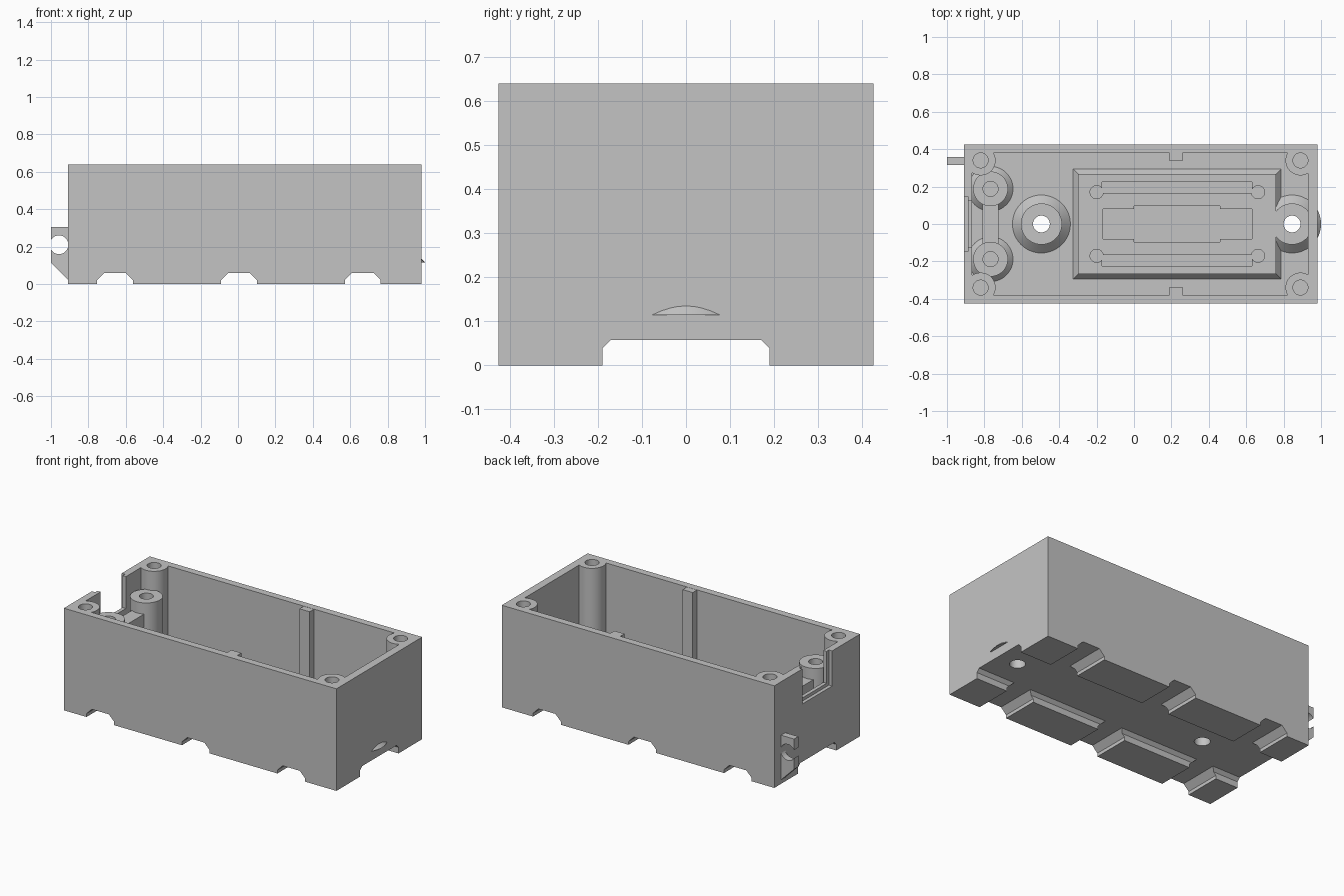
import bpy
import bmesh
import math
from mathutils import Vector

cube = bpy.data.objects.get("Cube")
if cube:
    bpy.data.objects.remove(cube, do_unlink=True)

GREY = (0.55, 0.55, 0.55, 1)
mat = bpy.data.materials.new("grey_plastic")
mat.use_nodes = True
mat.diffuse_color = GREY
mat.node_tree.nodes["Principled BSDF"].inputs["Base Color"].default_value = GREY

# Main dimensions
X0, X1, Y, TOP = -0.91, 0.98, 0.425, 0.64
IN0, IN1, IN_Y, FLOOR = -0.865, 0.93, 0.38, 0.115
SUNK = FLOOR - 0.02


def finish(name, bm):
    bmesh.ops.recalc_face_normals(bm, faces=bm.faces)
    mesh = bpy.data.meshes.new(name)
    bm.to_mesh(mesh)
    bm.free()
    mesh.materials.append(mat)
    ob = bpy.data.objects.new(name, mesh)
    bpy.context.collection.objects.link(ob)
    return ob


def prism(name, points, axis, a, b):
    """Extrude a 2D outline along an axis from a to b."""
    place = {"x": lambda p: (a, p[0], p[1]),
             "y": lambda p: (p[0], a, p[1]),
             "z": lambda p: (p[0], p[1], a)}[axis]
    bm = bmesh.new()
    face = bm.faces.new([bm.verts.new(place(p)) for p in points])
    new = bmesh.ops.extrude_face_region(bm, geom=[face])["geom"]
    shift = Vector([b - a if axis == k else 0 for k in "xyz"])
    bmesh.ops.translate(bm, vec=shift, verts=[v for v in new if isinstance(v, bmesh.types.BMVert)])
    return finish(name, bm)


def box(name, xa, xb, ya, yb, za, zb):
    return prism(name, [(xa, ya), (xb, ya), (xb, yb), (xa, yb)], "z", za, zb)


def disc(cx, cy, r, n=40):
    return [(cx + r * math.cos(math.tau * i / n), cy + r * math.sin(math.tau * i / n)) for i in range(n)]


def lathe(name, profile, cx, cy, closed, n=48):
    """Spin an (r, z) profile round a vertical axis."""
    bm = bmesh.new()
    vs = [bm.verts.new((r, 0, z)) for r, z in profile]
    edges = [bm.edges.new(pair) for pair in zip(vs, vs[1:])]
    if closed:
        edges.append(bm.edges.new((vs[-1], vs[0])))
    bmesh.ops.spin(bm, geom=vs + edges, cent=(0, 0, 0), axis=(0, 0, 1), angle=math.tau, steps=n)
    bmesh.ops.remove_doubles(bm, verts=bm.verts, dist=0.0001)
    bmesh.ops.translate(bm, vec=(cx, cy, 0), verts=bm.verts)
    return finish(name, bm)


def cut(target, cutters):
    bpy.context.view_layer.objects.active = target
    for c in cutters:
        mod = target.modifiers.new("cut", "BOOLEAN")
        mod.operation, mod.solver, mod.object = "DIFFERENCE", "EXACT", c
        bpy.ops.object.modifier_apply(modifier=mod.name)
        bpy.data.objects.remove(c, do_unlink=True)


def channel(axis, mid, half, bevel, low, high):
    top = 0.058
    pts = [(mid - half, -0.1), (mid + half, -0.1), (mid + half, top - bevel), (mid + half - bevel, top),
           (mid - half + bevel, top), (mid - half, top - bevel)]
    return prism("channel_cutter", pts, axis, low, high)


# Open case with cable notch, underside channels and two screw holes
BOSS_X = (-0.495, 0.845)
shell = box("case_shell", X0, X1, -Y, Y, 0, TOP)
cutters = [box("cavity_cutter", IN0, IN1, -IN_Y, IN_Y, FLOOR, 1),
           box("notch_cutter", -1.1, -0.888, -0.148, 0.148, 0.42, 1),
           box("notch_lip_cutter", -1.1, -0.8, -0.125, 0.125, 0.44, 1),
           channel("x", 0, 0.19, 0.02, -1.2, 1.2)]
cutters += [channel("y", x, 0.096, 0.037, -0.6, 0.6) for x in (-0.657, 0.005, 0.667)]
cutters += [prism("hole_cutter", disc(x, 0, 0.045), "z", -0.1, 0.3) for x in BOSS_X]
cut(shell, cutters)

# Lid screw posts in the corners
for x in (-0.82, 0.89):
    for y in (-0.34, 0.34):
        lathe("corner_post", [(0, 0.35), (0.04, 0.35), (0.04, TOP), (0.08, TOP), (0.08, SUNK), (0, SUNK)],
              x, y, False)

# Ribs on the long walls
for side in (-1, 1):
    ya, yb = sorted((side * 0.338, side * (IN_Y + 0.01)))
    box("wall_rib", 0.19, 0.26, ya, yb, SUNK, TOP - 0.001)

# Cable clamp posts joined by a bar
for y in (-0.188, 0.188):
    lathe("clamp_post", [(0, 0.36), (0.04, 0.36), (0.04, 0.52), (0.093, 0.52), (0.093, FLOOR + 0.027),
                         (0.12, FLOOR), (0.12, SUNK), (0, SUNK)], -0.767, y, False)
box("clamp_bar", -0.81, -0.725, -0.12, 0.12, SUNK, 0.45)

# Mounting bosses with flared feet
for x in BOSS_X:
    lathe("mounting_boss", [(0.045, FLOOR), (0.045, 0.2), (0.11, 0.2), (0.11, FLOOR + 0.045), (0.155, FLOOR)],
          x, 0, True)

# Board platform with flared foot and pockets
PX0, PX1, PY, FLARE, PTOP = -0.30, 0.76, 0.268, 0.03, 0.2
platform = box("board_platform", PX0, PX1, -PY, PY, SUNK, PTOP)
foot = box("platform_foot", PX0, PX1, -PY, PY, FLOOR - 0.005, FLOOR + FLARE)
for v in foot.data.vertices:
    if v.co.z < FLOOR:
        v.co.x += FLARE if v.co.x > 0 else -FLARE
        v.co.y += FLARE if v.co.y > 0 else -FLARE
pocket = PTOP - 0.04
pockets = [box("pocket_cutter", -0.165, 0.63, -0.08, 0.08, pocket, 1),
           box("pocket_cutter", 0, 0.46, -0.095, 0.095, pocket, 1)]
for side in (-1, 1):
    ya, yb = sorted((side * 0.167, side * 0.225))
    pockets.append(box("strip_cutter", -0.17, 0.63, ya, yb, pocket, 1))
    pockets += [prism("pin_cutter", disc(x, side * 0.17, 0.035), "z", pocket, 1) for x in (-0.2, 0.663)]
cut(platform, pockets)

# Cord hook on the end wall
hook = prism("cord_hook", [(-0.89, 0.005), (-1, 0.115), (-1, 0.305), (-0.89, 0.305)], "y", 0.316, 0.358)
cut(hook, [prism("hook_cutter", disc(-0.957, 0.21, 0.05), "y", 0.2, 0.5)])

# Smooth the round walls and keep the edges sharp
for ob in bpy.context.view_layer.objects:
    ob.select_set(ob.type == "MESH" and mat.name in ob.data.materials)
bpy.context.view_layer.objects.active = shell
bpy.ops.object.shade_smooth_by_angle(angle=math.radians(30))
